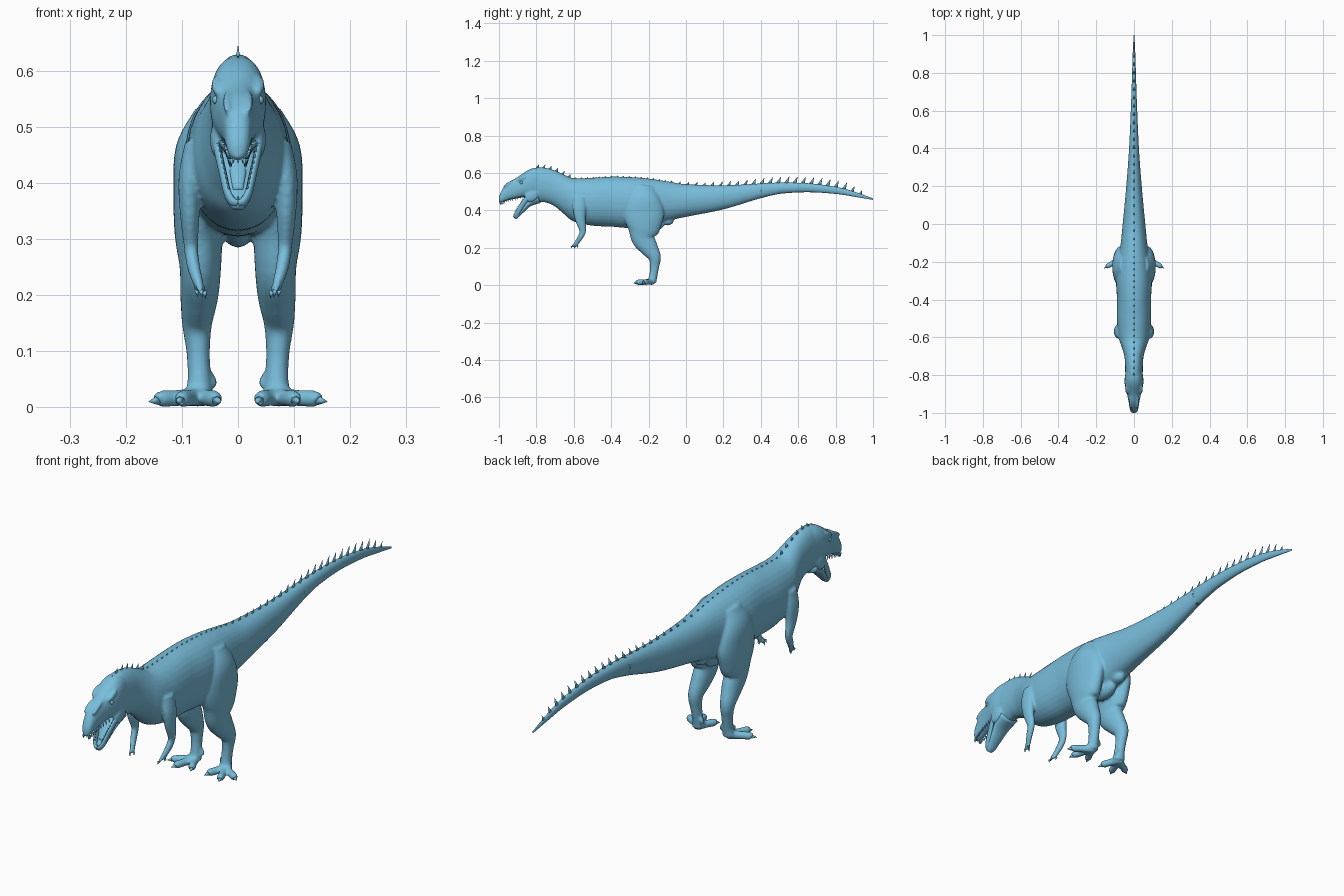
import bpy, bmesh, math
from mathutils import Vector, Matrix

cube = bpy.data.objects.get("Cube")
if cube:
    bpy.data.objects.remove(cube)

skin = bpy.data.materials.new("sky_blue_skin")
skin.use_nodes = True
COLOUR = (0.19, 0.51, 0.71, 1)
skin.diffuse_color = COLOUR
skin.node_tree.nodes["Principled BSDF"].inputs["Base Color"].default_value = COLOUR


def finish(name, bm, smooth=True):
    bmesh.ops.recalc_face_normals(bm, faces=bm.faces)
    mesh = bpy.data.meshes.new(name)
    bm.to_mesh(mesh)
    bm.free()
    mesh.materials.append(skin)
    for p in mesh.polygons:
        p.use_smooth = smooth
    obj = bpy.data.objects.new(name, mesh)
    bpy.context.collection.objects.link(obj)
    return obj


def refine(stations, steps=5):
    """Catmull-Rom through stations of (x, y, z, side radius, other radius)."""
    p = [Vector(s) for s in stations]
    p = [p[0] * 2 - p[1]] + p + [p[-1] * 2 - p[-2]]
    out = []
    for a, b, c, d in zip(p, p[1:], p[2:], p[3:]):
        for i in range(steps):
            t = i / steps
            out.append(0.5 * (2 * b + (c - a) * t + (2 * a - 5 * b + 4 * c - d) * t * t
                              + (3 * b - a - 3 * c + d) * t ** 3))
    return out + [p[-2]]


def loft(bm, stations, n=20, power=1.0, upright=False):
    pts = refine(stations)
    rings = []
    for i, s in enumerate(pts):
        centre = Vector(s[:3])
        tangent = Vector(pts[min(i + 1, len(pts) - 1)][:3]) - Vector(pts[max(i - 1, 0)][:3])
        tangent = Vector((0, 1, 0)) if upright else tangent.normalized()
        side = Vector((1, 0, 0))
        side = (side - tangent * side.dot(tangent)).normalized()
        up = side.cross(tangent)
        ring = []
        for k in range(n):
            c, q = math.cos(math.tau * k / n), math.sin(math.tau * k / n)
            c = math.copysign(abs(c) ** power, c)
            q = math.copysign(abs(q) ** power, q)
            ring.append(bm.verts.new(centre + side * c * max(s[3], .001) + up * q * max(s[4], .001)))
        rings.append(ring)
    for r0, r1 in zip(rings, rings[1:]):
        for k in range(n):
            bm.faces.new((r0[k], r0[(k + 1) % n], r1[(k + 1) % n], r1[k]))
    bm.faces.new(rings[0])
    bm.faces.new(rings[-1])


def blob(bm, centre, size, tilt=0):
    m = Matrix.Translation(centre) @ Matrix.Rotation(tilt, 4, 'X') @ Matrix.Diagonal((*size, 1))
    bmesh.ops.create_uvsphere(bm, u_segments=16, v_segments=10, radius=1, matrix=m)


def spike(bm, base, direction, length, radius, flat=1.0):
    turn = Vector(direction).to_track_quat('Z', 'Y').to_matrix().to_4x4()
    m = (Matrix.Translation(base) @ Matrix.Diagonal((flat, 1, 1, 1)) @ turn
         @ Matrix.Translation((0, 0, length / 2)))
    bmesh.ops.create_cone(bm, cap_ends=True, segments=6, radius1=radius, radius2=0,
                          depth=length, matrix=m)


def outline(rows):
    """Rows of (y, top, bottom, half width)."""
    return [(0, y, (t + b) / 2, w, (t - b) / 2) for y, t, b, w in rows]


# Profiles
TRUNK = outline([
    (-.84, .605, .465, .040), (-.80, .628, .445, .046), (-.75, .627, .442, .047),
    (-.70, .613, .420, .051), (-.65, .590, .378, .065), (-.60, .572, .340, .082),
    (-.50, .574, .318, .091), (-.40, .580, .313, .090), (-.30, .578, .305, .095),
    (-.20, .570, .310, .086), (-.10, .555, .342, .070), (0, .540, .365, .060),
    (.20, .534, .405, .041), (.40, .544, .465, .026), (.50, .548, .488, .021)])
TAIL = outline([
    (.40, .544, .465, .026), (.50, .548, .488, .021), (.65, .545, .497, .015),
    (.80, .526, .488, .010), (.90, .500, .473, .007), (1.0, .464, .456, .002)])
SKULL = outline([
    (-.76, .620, .480, .040), (-.81, .626, .462, .048), (-.85, .612, .470, .049),
    (-.90, .578, .464, .037), (-.94, .556, .456, .029), (-.97, .530, .446, .024),
    (-.99, .498, .440, .019), (-1.0, .470, .444, .009)])
LEG = [(.05, -.22, .53, .025, .05), (.063, -.225, .46, .048, .09), (.07, -.225, .38, .045, .108),
       (.07, -.225, .31, .043, .09), (.067, -.228, .25, .037, .064), (.069, -.198, .20, .034, .049),
       (.073, -.168, .15, .027, .034), (.071, -.168, .10, .021, .025),
       (.069, -.175, .05, .021, .022), (.07, -.182, .018, .026, .024)]
ARM = [(.075, -.57, .47, .02, .035), (.086, -.57, .41, .02, .036), (.086, -.565, .35, .018, .028),
       (.084, -.552, .29, .013, .018), (.080, -.566, .255, .012, .015), (.072, -.585, .225, .010, .012)]
TOE_TIPS = [(.138, -.222), (.100, -.258), (.041, -.243)]
FINGERS = [(.066, -.612, .205), (.060, -.594, .203), (.074, -.580, .206)]

# Body: trunk, head and limbs fused into one skin
bm = bmesh.new()
loft(bm, TRUNK, 32, .95, True)
loft(bm, SKULL, 28, .85, True)
blob(bm, (0, -.19, .33), (.034, .075, .045))
blob(bm, (0, -.10, .345), (.025, .035, .025))
claws = bmesh.new()
for s in (1, -1):
    def mirrored(rows):
        return [(s * r[0], *r[1:]) for r in rows]
    loft(bm, mirrored(LEG), 24)
    loft(bm, mirrored(ARM), 16)
    # Brow, snout ridge and cheek
    blob(bm, (s * .036, -.872, .575), (.012, .032, .010), .5)
    blob(bm, (s * .020, -.945, .545), (.007, .040, .008), .5)
    blob(bm, (s * .036, -.825, .478), (.014, .040, .032), .6)
    # Toes with claws
    for tx, ty in TOE_TIPS:
        mx, my = (tx + .07) / 2, (ty - .18) / 2
        loft(bm, mirrored([(.07, -.178, .020, .016, .019), (mx, my, .017, .014, .015),
                           (tx, ty, .015, .014, .015),
                           (tx + (tx - mx) * .2, ty + (ty - my) * .2, .012, .008, .009)]), 14)
        aim = Vector((s * (tx - .07), ty + .18, -.012)).normalized()
        spike(claws, Vector((s * tx, ty, .014)) + aim * .006, aim, .020, .009)
    # Small rear toe
    loft(bm, mirrored([(.058, -.170, .065, .008, .009), (.046, -.168, .050, .008, .009),
                       (.042, -.172, .036, .006, .006)]), 10)
    # Fingers with claws
    for f in FINGERS:
        tip = Vector((s * f[0], f[1], f[2]))
        loft(bm, [(s * .073, -.583, .232, .008, .009),
                  (*((Vector((s * .072, -.585, .228)) + tip) / 2), .007, .007),
                  (*tip, .005, .005)], 10)
        spike(claws, tip + Vector((0, 0, .004)), (-s * .2, -.2, -1), .014, .005)
body = finish("body", bm)
remesh = body.modifiers.new("fuse", 'REMESH')
remesh.mode = 'VOXEL'
remesh.voxel_size = .005
remesh.use_smooth_shade = True
soften = body.modifiers.new("soften", 'SMOOTH')
soften.factor = .5
soften.iterations = 5
finish("claws", claws)

# Tail
bm = bmesh.new()
loft(bm, TAIL, 20, 1, True)
finish("tail", bm)

# Lower jaw: floor, two side bars meeting at the chin, tongue
bm = bmesh.new()
loft(bm, [(0, -.79, .465, .042, .028), (0, -.84, .437, .037, .018), (0, -.88, .393, .026, .011),
          (0, -.905, .366, .019, .009), (0, -.916, .356, .010, .006)], 20)
BAR = [(.041, -.825, .487), (.036, -.855, .458), (.027, -.883, .418), (.019, -.904, .383)]
for s in (1, -1):
    loft(bm, [(s * x, y, z, .007, .013) for x, y, z in BAR]
         + [(s * .010, -.914, .367, .007, .010), (0, -.917, .363, .005, .008)], 12)
finish("lower_jaw", bm)
bm = bmesh.new()
loft(bm, [(0, -.83, .462, .020, .008), (0, -.87, .423, .015, .006), (0, -.896, .388, .009, .004)], 14)
finish("tongue", bm)

# Teeth along both jaws
bm = bmesh.new()
bars = refine([(*b, 0, 0) for b in BAR], 4)
skull_edge = [p for p in refine(SKULL, 3) if -.995 < p[1] < -.88]
for s in (1, -1):
    for b in bars[3:]:
        spike(bm, (s * (b[0] - .002), b[1] - .007, b[2] + .006), (0, -.5, .8), .012, .003)
    for p in skull_edge:
        spike(bm, (s * p[3] * .72, p[1], p[2] - p[4] * .86), (0, .1, -1), .017, .0035)
for x in (-.008, 0, .008):
    spike(bm, (x, -.992, .446), (0, .1, -1), .012, .003)
    spike(bm, (x, -.915, .369), (0, -.3, 1), .010, .003)
finish("teeth", bm)

# Eyes
bm = bmesh.new()
for s in (1, -1):
    blob(bm, (s * .039, -.880, .548), (.007, .009, .008))
finish("eyes", bm)

# Spines along neck, back and tail
ridge = refine(TRUNK[:-1]) + refine(TAIL)[1:]


def ridge_height(y):
    for a, b in zip(ridge, ridge[1:]):
        if a[1] <= y <= b[1]:
            t = (y - a[1]) / (b[1] - a[1])
            return (a[2] + a[4]) * (1 - t) + (b[2] + b[4]) * t
    return ridge[-1][2]


bm = bmesh.new()
y = -.83
while y < .96:
    if y < -.62:
        size, gap = .024, .034
    elif y < -.1:
        size, gap = .011, .032
    else:
        grow = min(1, (y + .1) / .6)
        size, gap = .014 + .028 * grow, .044
        if y > .85:
            size *= 1 - (y - .85) * 5
    spike(bm, (0, y, ridge_height(y) - .004), (0, .45, 1), size, .006 + size * .12, .45)
    y += gap
finish("back_spines", bm)
